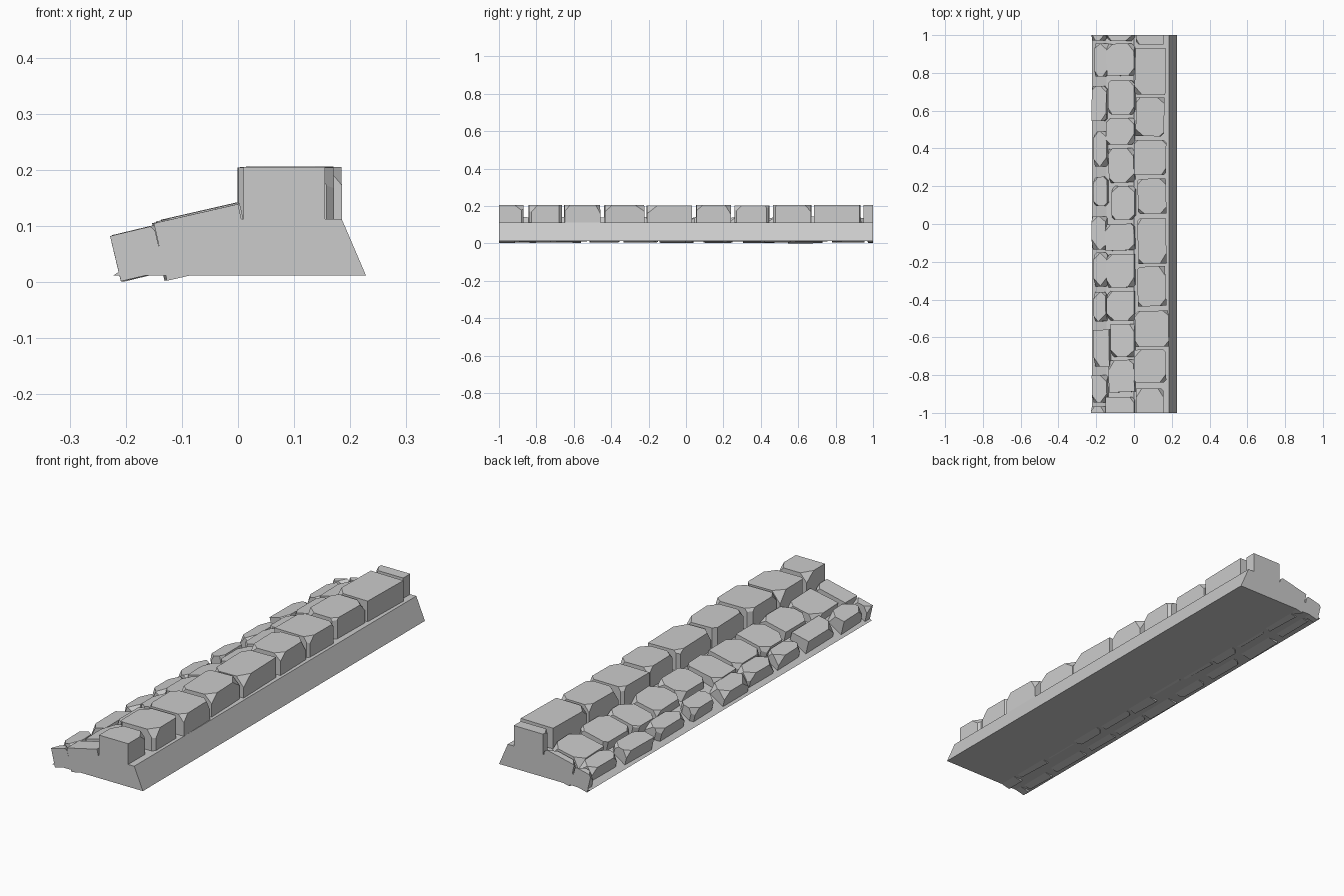
import bpy, bmesh, math, random
from mathutils import Vector, Matrix

if "Cube" in bpy.data.objects:
    bpy.data.objects.remove(bpy.data.objects["Cube"])

random.seed(7)


def finish(bm, name):
    bmesh.ops.recalc_face_normals(bm, faces=bm.faces)
    me = bpy.data.meshes.new(name)
    bm.to_mesh(me)
    bm.free()
    ob = bpy.data.objects.new(name, me)
    bpy.context.collection.objects.link(ob)
    return ob


def slice_off(bm, co, no):
    """Cut away everything on the positive side of a plane and cap the cut."""
    geom = bm.verts[:] + bm.edges[:] + bm.faces[:]
    cut = bmesh.ops.bisect_plane(bm, geom=geom, plane_co=co, plane_no=no, clear_outer=True)
    edges = [e for e in cut["geom_cut"] if isinstance(e, bmesh.types.BMEdge)]
    if edges:
        bmesh.ops.holes_fill(bm, edges=edges, sides=0)


def stone(bm_row, x0, x1, y0, y1, ztop, height, tilt):
    """Rough block, top centred at ztop, with randomly knocked-off corners."""
    bm = bmesh.new()
    at_end = y0 <= -0.999 or y1 >= 0.999
    w, l = (x1 - x0) / math.cos(tilt), y1 - y0
    bmesh.ops.create_cube(bm, size=1)
    for v in bm.verts:
        v.co = Vector((v.co.x * w, v.co.y * l, (v.co.z - 0.5) * height))
    for sx in (-1, 1):
        for sy in (-1, 1):
            if (sy < 0 and y0 <= -0.999) or (sy > 0 and y1 >= 0.999):
                continue
            corner = Vector((sx * w / 2, sy * l / 2, 0))
            if random.random() < 0.75:      # chipped top corner
                d = random.uniform(0.014, 0.026)
                no = Vector((sx, sy * random.uniform(0.6, 1.2), random.uniform(0.6, 1.1))).normalized()
                slice_off(bm, corner - no * d, no)
            if random.random() < 0.35:      # chipped upright edge
                no = Vector((sx, sy, 0)).normalized()
                slice_off(bm, corner - no * random.uniform(0.007, 0.014), no)
    turn = 0 if at_end else random.uniform(-0.04, 0.04)
    m = (Matrix.Translation(((x0 + x1) / 2, (y0 + y1) / 2, ztop))
         @ Matrix.Rotation(-tilt, 4, 'Y') @ Matrix.Rotation(turn, 4, 'Z'))
    bmesh.ops.transform(bm, matrix=m, verts=bm.verts)
    tmp = bpy.data.meshes.new("tmp")
    bm.to_mesh(tmp)
    bm.free()
    bm_row.from_mesh(tmp)
    bpy.data.meshes.remove(tmp)


def row(name, blocks, ztop, height, tilt, drop):
    bm = bmesh.new()
    for y0, y1, x0, x1 in blocks:
        top = ztop + ((x0 + x1) / 2 - MID[name]) * math.tan(tilt)
        stone(bm, x0, x1, y0, y1, top - random.uniform(0, drop), height, tilt)
    return finish(bm, name)


# mortar bed: extruded profile
profile = [(-0.222, 0.012), (0.228, 0.012), (0.185, 0.112), (0.0, 0.112),
           (-0.004, 0.108), (-0.145, 0.062)]
bm = bmesh.new()
face = bm.faces.new([bm.verts.new((x, -1, z)) for x, z in profile])
ext = bmesh.ops.extrude_face_region(bm, geom=[face])
bmesh.ops.translate(bm, vec=(0, 2, 0), verts=[v for v in ext["geom"] if isinstance(v, bmesh.types.BMVert)])
finish(bm, "mortar_bed")

MID = {"kerb_stones": 0.09, "middle_stones": -0.073, "gutter_stones": -0.188}

# upright kerb row: y0, y1, x0, x1
row("kerb_stones", [
    (-1, -.87, .01, .155), (-.84, -.665, 0, .17), (-.65, -.46, .005, .183),
    (-.435, -.225, .018, .168), (-.21, .03, .02, .17), (.055, .24, .02, .17),
    (.26, .445, 0, .17), (.465, .67, .01, .16), (.685, .93, .005, .168),
    (.95, 1, .01, .155)], 0.207, 0.138, 0, 0.006)

# sloping middle row
row("middle_stones", [
    (-1, -.915, -.15, .0), (-.89, -.72, -.135, .0), (-.705, -.53, -.125, .0),
    (-.51, -.355, -.145, .0), (-.335, -.16, -.145, .0), (-.14, 0, -.152, .0),
    (.025, .2, -.12, .003), (.22, .4, -.135, -.002), (.42, .56, -.148, .0),
    (.58, .76, -.137, .0), (.785, .955, -.145, .0), (.97, 1, -.145, .0)],
    0.127, 0.105, 0.225, 0.005)

# low gutter row
row("gutter_stones", [
    (-1, -.965, -.228, -.15), (-.945, -.8, -.222, -.145), (-.755, -.56, -.215, -.132),
    (-.515, -.36, -.214, -.15), (-.33, -.15, -.215, -.145), (-.135, .04, -.226, -.15),
    (.095, .25, -.216, -.143), (.305, .49, -.214, -.145), (.545, .73, -.224, -.147),
    (.78, .955, -.21, -.143), (.972, 1, -.228, -.15)],
    0.0925, 0.083, 0.235, 0.003)
